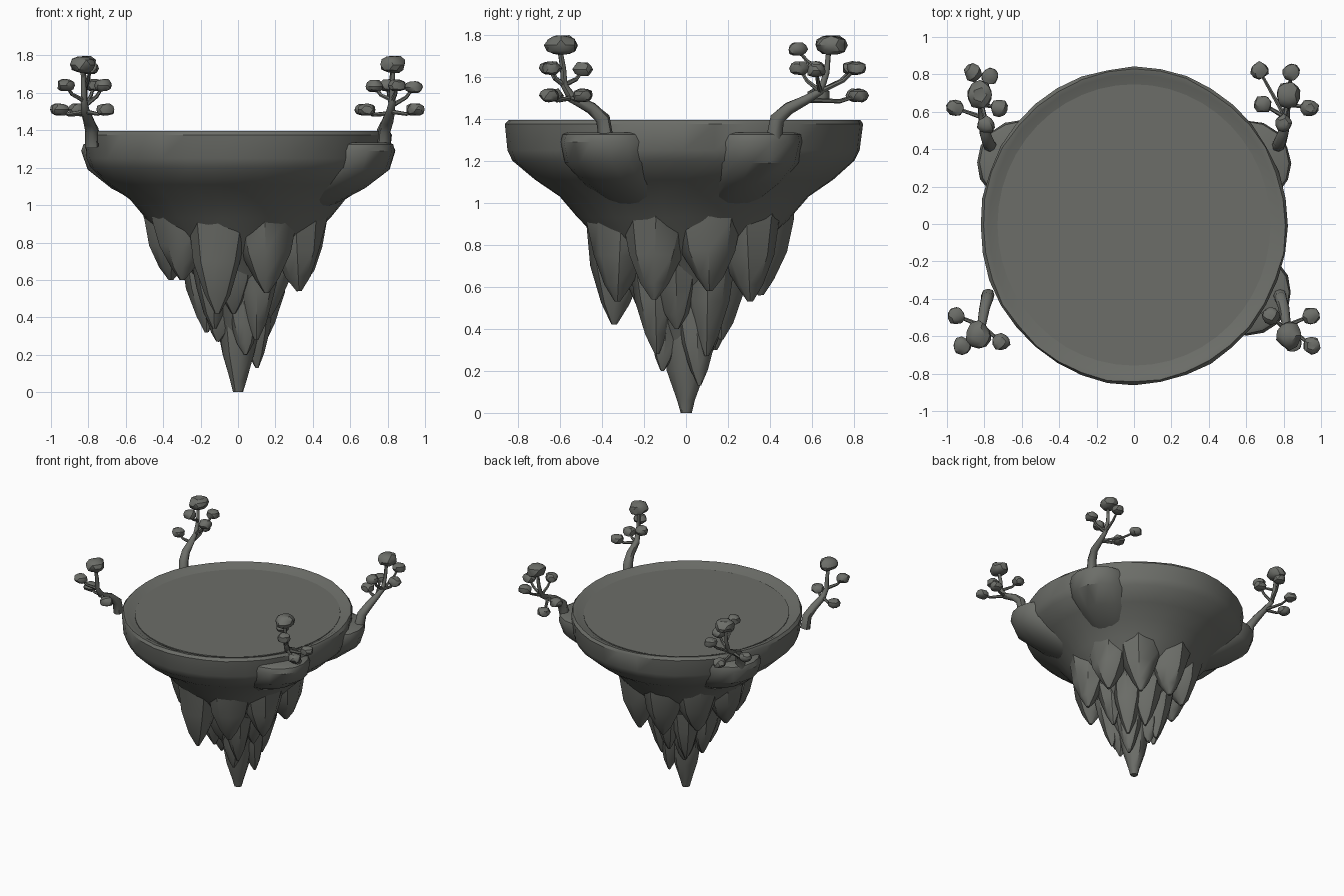
import bpy, bmesh, math, random
from mathutils import Vector

if "Cube" in bpy.data.objects:
    bpy.data.objects.remove(bpy.data.objects["Cube"])

random.seed(4)
stone = bpy.data.materials.new("dark_grey_stone")
stone.diffuse_color = (0.15, 0.155, 0.14, 1)
stone.use_nodes = True
stone.node_tree.nodes["Principled BSDF"].inputs["Base Color"].default_value = stone.diffuse_color


def finish(bm, name, angle=35):
    bmesh.ops.recalc_face_normals(bm, faces=bm.faces)
    me = bpy.data.meshes.new(name)
    bm.to_mesh(me)
    bm.free()
    me.materials.append(stone)
    ob = bpy.data.objects.new(name, me)
    bpy.context.collection.objects.link(ob)
    bpy.ops.object.select_all(action='DESELECT')
    ob.select_set(True)
    bpy.context.view_layer.objects.active = ob
    bpy.ops.object.shade_smooth_by_angle(angle=math.radians(angle))
    return ob


def skin_rings(bm, rings):
    """Bridge equal rings of points and cap both ends."""
    vs = [[bm.verts.new(p) for p in r] for r in rings]
    n = len(vs[0])
    for a, b in zip(vs, vs[1:]):
        for i in range(n):
            j = (i + 1) % n
            bm.faces.new((a[i], a[j], b[j], b[i]))
    bm.faces.new(vs[0])
    bm.faces.new(vs[-1])


def lathe(bm, profile, center, rx, ry, n, jitter):
    """Elliptical lathe; profile is (height, radius factor, centre factor)."""
    rings = []
    for z, f, c in profile:
        ring = []
        for i in range(n):
            a = math.tau * i / n
            k = f * (1 + random.uniform(-jitter, jitter))
            ring.append((center[0] * c + rx * k * math.cos(a),
                         center[1] * c + ry * k * math.sin(a), z))
        rings.append(ring)
    skin_rings(bm, rings)


def tube(bm, path, radii, n=7, jitter=0.0):
    """Tapered tube along an upward path."""
    path = [Vector(p) for p in path]
    rings = []
    for i, p in enumerate(path):
        t = path[min(i + 1, len(path) - 1)] - path[max(i - 1, 0)]
        q = Vector((0, 0, 1)).rotation_difference(t.normalized())
        ring = []
        for k in range(n):
            a = math.tau * k / n
            r = radii[i] * (1 + random.uniform(-jitter, jitter))
            ring.append(p + q @ Vector((r * math.cos(a), r * math.sin(a), 0)))
        rings.append(ring)
    skin_rings(bm, rings)


# Island bowl with a rim that dips inward
bm = bmesh.new()
lathe(bm, [(0.3, 0.1, 1), (0.6, 0.27, 1), (0.82, 0.47, 1), (0.93, 0.6, 1), (1.03, 0.70, 1),
           (1.11, 0.84, 1), (1.2, 0.96, 1), (1.25, 0.985, 1), (1.375, 1.0, 1),
           (1.395, 0.985, 1), (1.39, 0.95, 1), (1.36, 0.885, 1)],
      (0, -0.01), 0.82, 0.848, 36, 0.006)
finish(bm, "island_bowl")

# Flat floor inside the rim
bm = bmesh.new()
lathe(bm, [(1.34, 0.89, 1), (1.367, 0.89, 1)], (0, -0.005), 0.82, 0.845, 48, 0)
finish(bm, "island_floor")


# Hanging rock spikes in tiers, their tops flaring into the rock above
def spike_tier(name, tips, tip_r, base_r, base_z, width):
    bm = bmesh.new()
    for deg, tip_z in tips:
        a = math.radians(deg)
        d = Vector((math.cos(a), math.sin(a), 0))
        tip = d * tip_r + Vector((0, 0, tip_z))
        base = d * base_r + Vector((0, 0, base_z))
        path = [tip.lerp(base, t) for t in (0, 0.2, 0.55, 1)]
        path.append(base + Vector((0, 0, 0.14)) + d * 0.01)
        tube(bm, path, [width * f for f in (0.08, 0.4, 0.76, 1, 1.1)], 8, 0.08)
    finish(bm, name, 40)


spike_tier("outer_spikes", [(18, .58), (58, .53), (98, .56), (138, .6), (178, .6), (214, .6),
                            (252, .42), (295, .53), (335, .54)], 0.36, 0.34, 0.92, 0.165)
spike_tier("middle_spikes", [(35, .27), (80, .35), (125, .3), (170, .32), (222, .34),
                             (262, .42), (305, .28), (345, .4)], 0.17, 0.185, 0.75, 0.13)
spike_tier("inner_spikes", [(32, .13), (120, .26), (205, .27), (290, .2)], 0.12, 0.09, 0.5, 0.105)

bm = bmesh.new()
tube(bm, [(0, 0, 0), (0, 0, 0.06), (0, 0, 0.2), (0, 0, 0.4), (0, 0, 0.75)],
     [0.027, 0.045, 0.09, 0.125, 0.16], 9, 0.07)
finish(bm, "central_spike", 40)

# Rock ledges that carry the trees
for name, x, y in (("front_right_ledge", 0.6, -0.365), ("back_right_ledge", 0.6, 0.325),
                   ("back_left_ledge", -0.6, 0.33)):
    bm = bmesh.new()
    lathe(bm, [(0.96, 0.5, 0.52), (1.09, 0.82, 0.8), (1.19, 0.97, 0.96), (1.29, 1.0, 1),
               (1.325, 0.96, 1), (1.335, 0.86, 1)], (x, y), 0.238, 0.23, 16, 0.02)
    finish(bm, name)


# Twisted trees with chunky foliage clumps
def tree(name, side, trunk, top, clumps):
    flip = lambda p: Vector((side * p[0], p[1], p[2]))
    trunk = [flip(p) for p in trunk]
    bm = bmesh.new()
    tube(bm, trunk, [0.036, 0.034, 0.029, 0.023, 0.017, 0.014, 0.011], 8, 0.08)
    for c in clumps:
        end = flip(c)
        start = min(trunk[3:], key=lambda p: abs(p.z - (end.z - 0.07)))
        mid = start.lerp(end, 0.65) - Vector((0, 0, 0.02))
        tube(bm, [start, mid, end], [0.013, 0.01, 0.008], 6)
    finish(bm, name + "_trunk", 50)
    bm = bmesh.new()
    for c, s in [(top, (0.07, 0.077, 0.05))] + [(c, (0.05, 0.048, 0.036)) for c in clumps]:
        vs = bmesh.ops.create_icosphere(bm, subdivisions=2, radius=1)["verts"]
        for v in vs:
            k = random.uniform(0.86, 1.07)
            z = min(max(v.co.z * 1.15, -0.85), 0.9)
            v.co = flip(c) + Vector((v.co.x * s[0] * k, v.co.y * s[1] * k, z * s[2] * k))
    finish(bm, name + "_foliage", 30)


front_trunk = [(0.78, -0.38, 1.31), (0.785, -0.395, 1.40), (0.80, -0.45, 1.45),
               (0.815, -0.545, 1.50), (0.825, -0.58, 1.56), (0.825, -0.585, 1.64),
               (0.83, -0.6, 1.73)]
back_trunk = [(0.77, 0.42, 1.31), (0.78, 0.435, 1.40), (0.80, 0.49, 1.45),
              (0.81, 0.57, 1.49), (0.82, 0.64, 1.53), (0.82, 0.67, 1.62), (0.825, 0.68, 1.73)]
front_top, back_top = (0.83, -0.595, 1.75), (0.825, 0.69, 1.75)
tree("front_right_tree", 1, front_trunk, front_top,
     [(0.73, -0.49, 1.635), (0.945, -0.49, 1.51), (0.95, -0.65, 1.51), (0.85, -0.64, 1.64)])
tree("front_left_tree", -1, front_trunk, front_top,
     [(0.95, -0.49, 1.51), (0.92, -0.65, 1.64), (0.71, -0.63, 1.51)])
tree("back_right_tree", 1, back_trunk, back_top,
     [(0.67, 0.82, 1.51), (0.84, 0.81, 1.64), (0.94, 0.62, 1.63), (0.69, 0.64, 1.51),
      (0.8, 0.54, 1.64)])
tree("back_left_tree", -1, back_trunk, back_top,
     [(0.86, 0.81, 1.51), (0.77, 0.79, 1.64), (0.955, 0.62, 1.51), (0.72, 0.62, 1.64),
      (0.79, 0.53, 1.73)])
